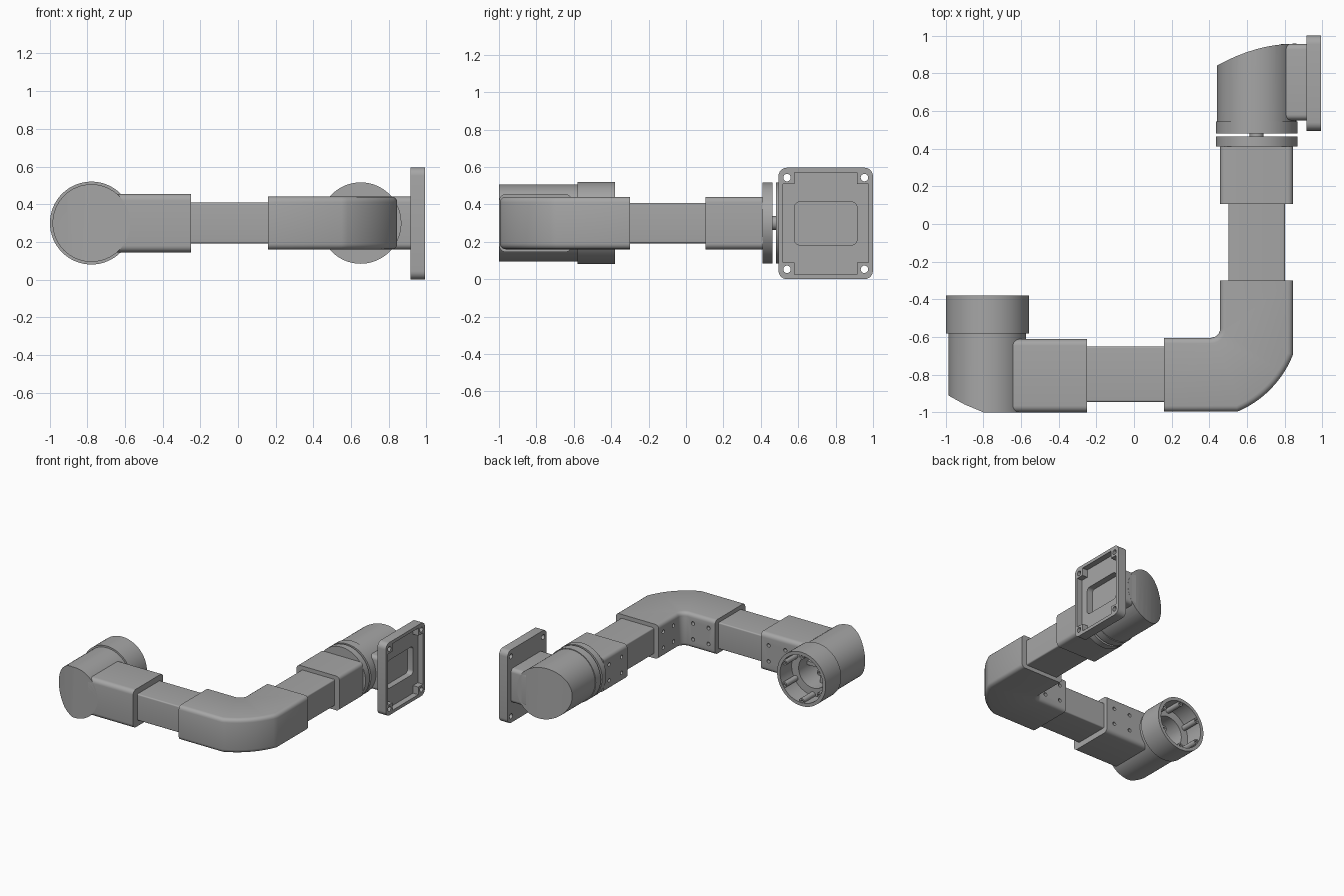
import bpy, bmesh, math
from mathutils import Vector

if "Cube" in bpy.data.objects:
    bpy.data.objects.remove(bpy.data.objects["Cube"])

grey = bpy.data.materials.new("plain grey")
grey.use_nodes = True
grey.diffuse_color = (0.38, 0.38, 0.38, 1)
grey.node_tree.nodes["Principled BSDF"].inputs["Base Color"].default_value = (0.38, 0.38, 0.38, 1)

MID = 0.3  # height of the arm's axis
AXES = {"x": lambda u, v, t: (t, u, v),
        "y": lambda u, v, t: (u, t, v),
        "z": lambda u, v, t: (u, v, t)}


def circle(u, v, r, n=64):
    return [(u + r * math.cos(2 * math.pi * i / n), v + r * math.sin(2 * math.pi * i / n)) for i in range(n)]


def rounded(u, v, w, h, r, n=6):
    pts = []
    for k, (su, sv) in enumerate([(1, 1), (-1, 1), (-1, -1), (1, -1)]):
        for i in range(n + 1):
            a = math.pi / 2 * (k + i / n)
            pts.append((u + su * (w / 2 - r) + r * math.cos(a), v + sv * (h / 2 - r) + r * math.sin(a)))
    return pts


def prism(name, pts, lo, hi, axis, round_edges=None):
    """Extrude a 2D outline along an axis; optionally round chosen edges."""
    bm = bmesh.new()
    ends = [[bm.verts.new(AXES[axis](u, v, t)) for u, v in pts] for t in (lo, hi)]
    bm.faces.new(ends[0])
    bm.faces.new(ends[1])
    for i in range(len(pts)):
        j = (i + 1) % len(pts)
        bm.faces.new((ends[0][i], ends[0][j], ends[1][j], ends[1][i]))
    bmesh.ops.recalc_face_normals(bm, faces=bm.faces)
    if round_edges:
        edges = [e for e in bm.edges if round_edges(e)]
        bmesh.ops.bevel(bm, geom=edges, offset=0.03, segments=4, profile=0.5, affect='EDGES')
    mesh = bpy.data.meshes.new(name)
    bm.to_mesh(mesh)
    bm.free()
    mesh.materials.append(grey)
    ob = bpy.data.objects.new(name, mesh)
    bpy.context.collection.objects.link(ob)
    return ob


def activate(ob):
    bpy.ops.object.select_all(action='DESELECT')
    ob.select_set(True)
    bpy.context.view_layer.objects.active = ob


def carve(ob, cutters, operation='DIFFERENCE'):
    for c in cutters:
        c.hide_render = True
        m = ob.modifiers.new("carve", 'BOOLEAN')
        m.operation, m.object, m.solver = operation, c, 'EXACT'
        activate(ob)
        bpy.ops.object.modifier_apply(modifier=m.name)
        bpy.data.objects.remove(c)


def screw_holes(ob, axis, face, inward, along):
    """Four shallow holes on one side face."""
    cuts = []
    for t in along:
        for dz in (-0.065, 0.065):
            lo, hi = sorted((face - 0.01 * inward, face + 0.03 * inward))
            cuts.append(prism("hole_cutter", circle(t, MID + dz, 0.015, 16), lo, hi, axis))
    carve(ob, cuts)


# Open end joint: slanted cylinder body with a hollow collar
JX = -0.778
body = prism("end_joint_body", circle(JX, MID, 0.206), -1.05, -0.58, "y")
carve(body, [prism("trim", [(-1.1, -0.85), (-0.985, -0.91), (-0.9, -0.957), (-0.8, -0.999),
                            (-0.4, -0.999), (-0.4, -0.5), (-1.1, -0.5)], 0, 0.6, "z")], 'INTERSECT')
carve(body, [prism("bore", circle(JX, MID, 0.13), -0.8, -0.5, "y")])
collar = prism("end_joint_collar", circle(JX, MID, 0.22), -0.58, -0.38, "y")
carve(collar, [prism("cavity", circle(JX, MID, 0.193), -0.53, -0.3, "y"),
               prism("bore", circle(JX, MID, 0.13), -0.7, -0.5, "y")])
for i in range(6):
    a = math.pi * (i / 3 + 1 / 6)
    lug = prism("collar_lug", circle(JX + 0.182 * math.cos(a), MID + 0.182 * math.sin(a), 0.022, 20),
                -0.54, -0.385, "y")
    carve(lug, [prism("hole_cutter", circle(JX + 0.182 * math.cos(a), MID + 0.182 * math.sin(a), 0.01, 12),
                      -0.43, -0.3, "y")])
for name, w, h in (("inner_cross_bar", 0.265, 0.03), ("inner_upright_bar", 0.03, 0.265)):
    prism(name, rounded(JX, MID, w, h, 0.004), -0.7, -0.64, "y")

# Lower arm: sleeve and tube
sleeve = prism("end_sleeve", rounded(-0.805, MID, 0.388, 0.31, 0.035), -0.66, -0.25, "x")
carve(sleeve, [prism("bore", circle(JX, MID, 0.15), -0.8, -0.58, "y")])
screw_holes(sleeve, "y", -0.611, -1, (-0.32, -0.47))
prism("lower_tube", rounded(-0.797, MID, 0.295, 0.216, 0.01), -0.3, 0.2, "x")

# Elbow: swept outline with a broad outer curve and small inner fillet
outline = [(0.16, -0.995)]
for i in range(13):
    a = math.radians(-68 + 46 * i / 12 + 0)
    s = math.radians(-68), math.radians(-22)
    fx = (math.cos(a) - math.cos(s[0])) / (math.cos(s[1]) - math.cos(s[0]))
    fy = (math.sin(a) - math.sin(s[0])) / (math.sin(s[1]) - math.sin(s[0]))
    outline.append((0.55 + 0.295 * fx, -0.995 + 0.305 * fy))
outline += [(0.845, -0.3), (0.457, -0.3)]
for i in range(7):
    a = math.pi / 2 * i / 6
    outline.append((0.407 + 0.05 * math.cos(a), -0.554 - 0.05 * math.sin(a)))
outline.append((0.16, -0.604))


def elbow_rim(e):
    p, q = (v.co for v in e.verts)
    flat = abs(p.z - q.z) < 1e-5
    at_end = (p.x < 0.161 and q.x < 0.161) or (p.y > -0.301 and q.y > -0.301)
    return flat and not at_end


elbow = prism("elbow", outline, 0.16, 0.44, "z", elbow_rim)
screw_holes(elbow, "y", -0.604, -1, (0.22, 0.36))
screw_holes(elbow, "x", 0.457, 1, (-0.36, -0.49))

# Upper arm: tube and sleeve
UX = 0.651
prism("upper_tube", rounded(UX, MID, 0.3, 0.216, 0.01), -0.35, 0.15, "y")
sleeve = prism("upper_sleeve", rounded(UX, MID, 0.388, 0.28, 0.03), 0.105, 0.412, "y")
screw_holes(sleeve, "x", UX - 0.194, 1, (0.18, 0.34))

# Swivel joint: two discs on a spindle, then a slanted cylinder
prism("lower_swivel_disc", circle(UX, MID, 0.216), 0.41, 0.463, "y")
prism("swivel_spindle", circle(UX, MID, 0.037, 32), 0.45, 0.5, "y")
prism("upper_swivel_disc", circle(UX, MID, 0.216), 0.48, 0.545, "y")
body = prism("mount_joint_body", circle(UX, MID, 0.21), 0.54, 1.05, "y")
crown = [(0.4 + 0.05 * i, 0.957 - 0.66 * (0.86 - 0.4 - 0.05 * i) ** 2) for i in range(10)]
carve(body, [prism("trim", [(0.9, 0.5), (0.9, 0.957)] + crown[::-1] + [(0.4, 0.5)], 0, 0.6, "z")], 'INTERSECT')

# Wall mount: neck and recessed plate with corner holes
PY, PZ = 0.747, 0.298
pocket = rounded(PY, PZ, 0.335, 0.23, 0.03)
neck = prism("mount_neck", rounded(0.753, MID, 0.405, 0.28, 0.03), 0.78, 0.92, "x")
carve(neck, [prism("pocket", pocket, 0.895, 1.1, "x")])
plate = prism("wall_plate", rounded(PY, PZ, 0.505, 0.596, 0.045), 0.915, 0.992, "x")
w, h, c = 0.228, 0.272, 0.062
quarter = [(w, h - c), (w - c, h - c), (w - c, h)]
cross = []
for su, sv in ((1, 1), (-1, 1), (-1, -1), (1, -1)):
    cross += [(PY + su * u, PZ + sv * v) for u, v in (quarter if su == sv else quarter[::-1])]
cuts = [prism("recess", cross, 0.945, 1.1, "x"), prism("pocket", pocket, 0.9, 1.1, "x")]
for su in (-1, 1):
    for sv in (-1, 1):
        cuts.append(prism("hole_cutter", circle(PY + su * 0.207, PZ + sv * 0.245, 0.02, 24), 0.8, 1.1, "x"))
carve(plate, cuts)

# Smooth shading with sharp edges kept
for ob in bpy.context.collection.objects:
    if ob.type == 'MESH' and grey.name in ob.data.materials:
        activate(ob)
        bpy.ops.object.shade_smooth_by_angle(angle=math.radians(30))
